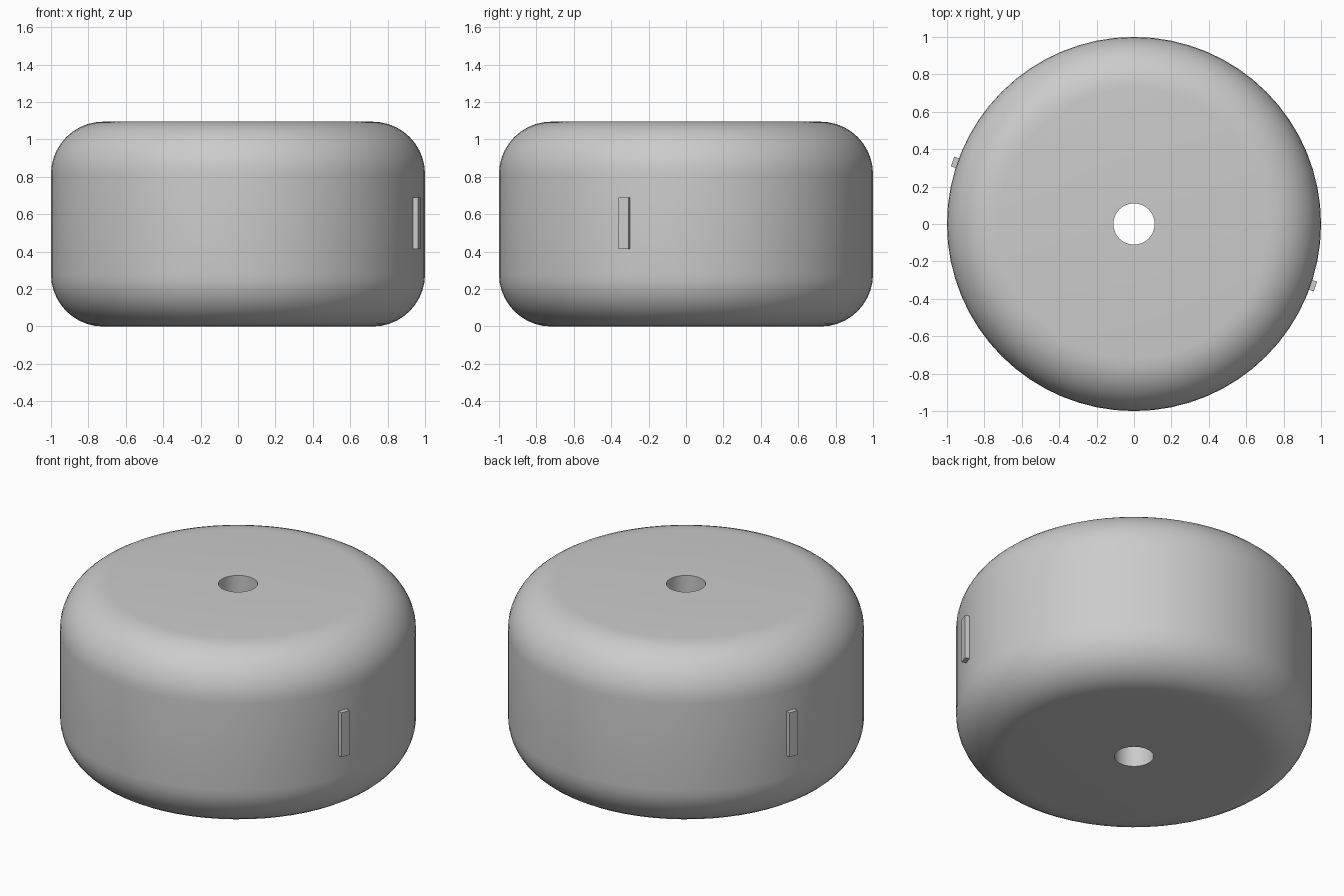
import bpy, bmesh, math
from mathutils import Matrix, Vector

cube = bpy.data.objects.get("Cube")
if cube:
    bpy.data.objects.remove(cube, do_unlink=True)

RADIUS, HEIGHT, FILLET, BORE = 1.0, 1.095, 0.28, 0.11
SEGMENTS, FILLET_STEPS = 64, 10

grey = bpy.data.materials.new("plain_grey")
grey.use_nodes = True
colour = (0.6, 0.6, 0.6, 1)
grey.diffuse_color = colour
grey.node_tree.nodes["Principled BSDF"].inputs["Base Color"].default_value = colour


def finish(name, bm):
    """Turn a bmesh into a named grey object."""
    bmesh.ops.recalc_face_normals(bm, faces=bm.faces)
    mesh = bpy.data.meshes.new(name)
    bm.to_mesh(mesh)
    bm.free()
    mesh.materials.append(grey)
    obj = bpy.data.objects.new(name, mesh)
    bpy.context.collection.objects.link(obj)
    return obj


# Rounded drum with a through bore, turned from a closed profile
profile = [(BORE, 0)]
for centre_z, start in ((FILLET, -90), (HEIGHT - FILLET, 0)):
    for i in range(FILLET_STEPS + 1):
        a = math.radians(start + 90 * i / FILLET_STEPS)
        profile.append((RADIUS - FILLET + FILLET * math.cos(a),
                        centre_z + FILLET * math.sin(a)))
profile.append((BORE, HEIGHT))

bm = bmesh.new()
verts = [bm.verts.new((r, 0, z)) for r, z in profile]
edges = [bm.edges.new((v, verts[(i + 1) % len(verts)])) for i, v in enumerate(verts)]
bmesh.ops.spin(bm, geom=verts + edges, cent=(0, 0, 0), axis=(0, 0, 1),
               angle=math.tau, steps=SEGMENTS, use_merge=True)
bmesh.ops.remove_doubles(bm, verts=bm.verts, dist=1e-4)
drum = finish("drum_body", bm)
bpy.ops.object.select_all(action='DESELECT')
drum.select_set(True)
bpy.context.view_layer.objects.active = drum
bpy.ops.object.shade_smooth_by_angle(angle=math.radians(30))

# Thin upright tabs on opposite sides of the drum
for name, degrees in (("left_tab", -19), ("right_tab", 161)):
    bm = bmesh.new()
    bmesh.ops.create_cube(bm, size=1)
    bmesh.ops.scale(bm, vec=(0.06, 0.055, 0.275), verts=bm.verts)
    bmesh.ops.translate(bm, vec=Vector((0.996, 0, 0.552)), verts=bm.verts)
    bmesh.ops.rotate(bm, cent=(0, 0, 0), verts=bm.verts,
                     matrix=Matrix.Rotation(math.radians(degrees), 3, 'Z'))
    finish(name, bm)
